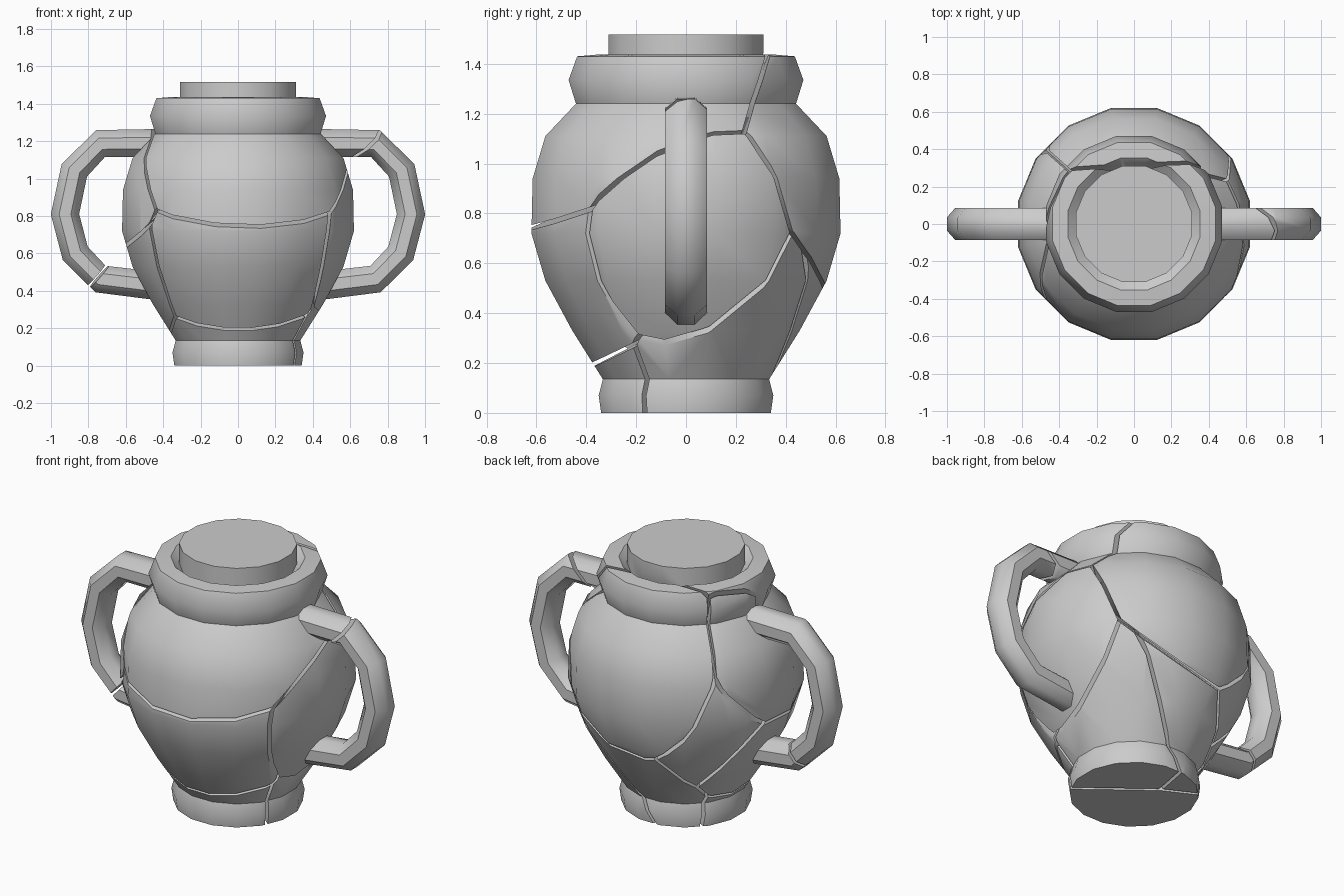
import bpy, bmesh, math, random
from mathutils import Vector

if "Cube" in bpy.data.objects:
    bpy.data.objects.remove(bpy.data.objects["Cube"])

random.seed(4)
SIDES = 16
GAP = 0.009

# Lathe profile of the jar: (radius, height)
PROFILE = [(.347, 0), (.357, .07), (.34, .135), (.465, .33), (.575, .53), (.632, .72),
           (.627, .94), (.575, 1.11), (.45, 1.24), (.48, 1.335), (.445, 1.43),
           (.36, 1.437), (.316, 1.40), (.316, 1.517)]

# Centre line of a handle: (x, z)
HANDLE = [(.41, 1.19), (.735, 1.187), (.875, 1.045), (.925, .81),
          (.87, .6), (.735, .463), (.42, .425)]

# Shards: rough centre of each
SHARDS = {
    "A": ("front_upper_shard", (0, -.05, 1.2)),
    "B": ("front_middle_shard", (0, -.1, .42)),
    "C": ("front_base_shard", (0, -.05, .05)),
    "D": ("right_handle_shard", (.49, .27, .57)),
    "E": ("left_handle_shard", (-.48, .26, .94)),
    "F": ("back_upper_shard", (-.06, .51, 1.0)),
    "G": ("right_base_shard", (.15, .14, .12)),
    "H": ("back_base_shard", (-.17, .27, .24)),
    "I": ("back_left_shard", (-.38, .30, .52)),
    "J": ("left_lower_shard", (-.40, .08, .46)),
}

# Points on the cracks, with the shards that meet there
CRACKS = [
    ("ABD", .48, -.40, .81), ("ABE", -.45, -.43, .81), ("ADF", .49, .24, 1.14),
    ("DFG", .46, .42, .71), ("FGH", .40, .45, .65), ("BDG", .39, -.22, .31),
    ("BCG", .34, -.22, .24), ("BEJ", -.46, -.41, .73), ("BCJ", -.33, -.23, .24),
    ("EFI", -.475, .38, 1.0), ("AEF", -.345, .26, 1.43), ("EIJ", -.59, .12, .66),
    ("FHI", -.295, .49, .56), ("HIJ", -.29, .27, .23), ("CHJ", -.29, .25, .20),
    ("CGH", -.135, .163, 0), ("AB", 0, -.62, .80), ("BC", 0, -.40, .215),
    ("AD", .72, 0, 1.19), ("AD", .55, -.28, .93), ("DF", .49, .36, .97),
    ("BD", .48, -.39, .68), ("DG", .46, .10, .36), ("DG", .43, -.10, .30),
    ("GH", .26, .46, .46), ("GH", -.04, .34, 0), ("CG", .30, -.15, 0),
    ("CH", -.27, .21, 0), ("AF", .20, .35, 1.43), ("AF", .34, .28, 1.24),
    ("AE", -.44, -.05, 1.24), ("AE", -.50, -.30, 1.05), ("EJ", -.75, .08, .485),
    ("EJ", -.75, -.08, .485), ("EJ", -.60, -.13, .63),
]


def misfit(seeds):
    """Sum of squared distances between crack points and the cell walls."""
    total = 0
    for cells, *p in CRACKS:
        first = seeds[cells[0]]
        d0 = math.dist(p, first) ** 2
        for key, s in seeds.items():
            if s is first:
                continue
            d = math.dist(p, s) ** 2
            if key in cells or d < d0:
                total += ((d - d0) / (2 * math.dist(s, first) + 1e-4)) ** 2
    return total


def fit_seeds():
    """Nudge the shard centres until their cells meet along the cracks."""
    seeds = {k: tuple(v[1]) for k, v in SHARDS.items()}
    keys = list(seeds)
    best, step = misfit(seeds), .05
    for _ in range(14000):
        key = random.choice(keys)
        old = seeds[key]
        seeds[key] = tuple(c + random.gauss(0, step) for c in old)
        new = misfit(seeds)
        if new < best:
            best, step = new, min(step * 1.5, .1)
        else:
            seeds[key] = old
            step = max(step * .92, .001)
    return {k: Vector(v) for k, v in seeds.items()}


def skin(bm, rings):
    """Join rings of points into a closed tube."""
    loops = [[bm.verts.new(p) for p in ring] for ring in rings]
    n = len(loops[0])
    for a, b in zip(loops, loops[1:]):
        for i in range(n):
            j = (i + 1) % n
            bm.faces.new((a[i], a[j], b[j], b[i]))
    bm.faces.new(loops[0][::-1])
    bm.faces.new(loops[-1])


def jar():
    bm = bmesh.new()
    # Body, rim and stopper
    turn = [2 * math.pi * (i + .5) / SIDES for i in range(SIDES)]
    skin(bm, [[(r * math.cos(a), r * math.sin(a), z) for a in turn] for r, z in PROFILE])
    # Two handles
    for side in (1, -1):
        rings = []
        for i, (x, z) in enumerate(HANDLE):
            x0, z0 = HANDLE[max(i - 1, 0)]
            x1, z1 = HANDLE[min(i + 1, len(HANDLE) - 1)]
            t = Vector((x1 - x0, z1 - z0)).normalized()
            ring = []
            for k in range(8):
                a = math.pi * (k + .5) / 4
                u, v = .082 * math.cos(a), .092 * math.sin(a)
                ring.append((side * (x - t.y * u), v, z + t.x * u))
            rings.append(ring)
        skin(bm, rings)
    bmesh.ops.recalc_face_normals(bm, faces=bm.faces[:])
    return bm


def cut(bm, point, normal):
    """Remove everything beyond a plane and cap the break."""
    bmesh.ops.bisect_plane(bm, geom=bm.verts[:] + bm.edges[:] + bm.faces[:], dist=1e-5,
                           plane_co=point, plane_no=normal, clear_outer=True)
    rim = [e for e in bm.edges if e.is_boundary]
    if rim:
        caps = bmesh.ops.holes_fill(bm, edges=rim, sides=0)["faces"]
        bmesh.ops.triangulate(bm, faces=caps)


# Break the jar into shards
seeds = fit_seeds()
for key, (name, _) in SHARDS.items():
    bm = jar()
    for other, s in seeds.items():
        if other != key and bm.faces:
            n = (s - seeds[key]).normalized()
            cut(bm, (s + seeds[key]) / 2 - n * GAP, n)
    bmesh.ops.recalc_face_normals(bm, faces=bm.faces[:])
    for f in bm.faces:
        f.smooth = True
    for e in bm.edges:
        e.smooth = len(e.link_faces) == 2 and e.calc_face_angle(0) < math.radians(45)
    mesh = bpy.data.meshes.new(name)
    bm.to_mesh(mesh)
    bm.free()
    bpy.context.collection.objects.link(bpy.data.objects.new(name, mesh))
